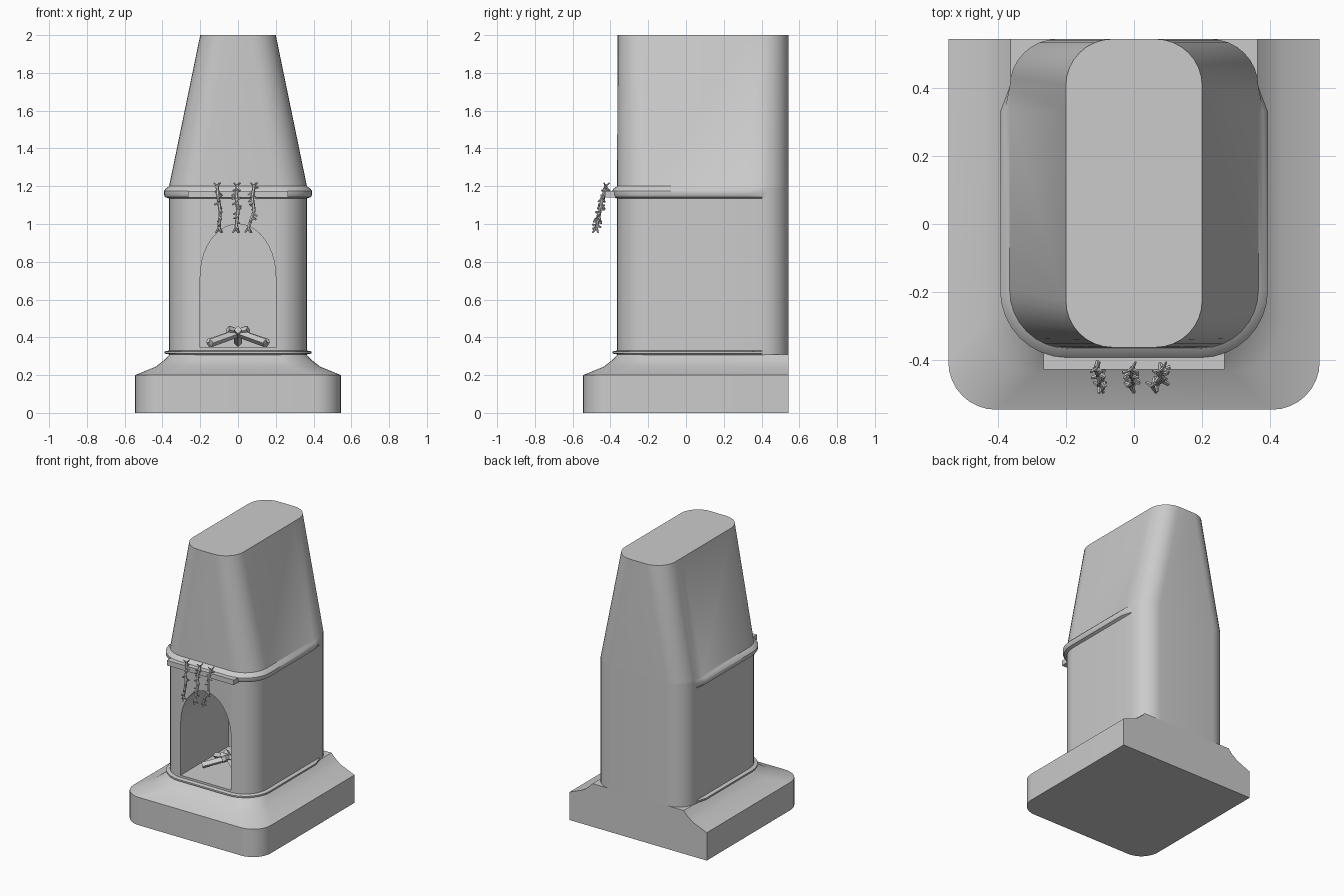
import bpy, bmesh, math, random
from mathutils import Vector

if "Cube" in bpy.data.objects:
    bpy.data.objects.remove(bpy.data.objects["Cube"])

random.seed(4)
YB = 0.543  # flat back plane


def finish(bm, name, smooth=True):
    bmesh.ops.recalc_face_normals(bm, faces=bm.faces)
    me = bpy.data.meshes.new(name)
    bm.to_mesh(me)
    bm.free()
    ob = bpy.data.objects.new(name, me)
    bpy.context.collection.objects.link(ob)
    if smooth:
        shade(ob)
    return ob


def select(ob):
    bpy.ops.object.select_all(action='DESELECT')
    ob.select_set(True)
    bpy.context.view_layer.objects.active = ob


def shade(ob):
    select(ob)
    bpy.ops.object.shade_smooth_by_angle(angle=math.radians(35))


def arc(cx, cy, r, a0, n=8):
    if r == 0:
        return [(cx, cy)]
    return [(cx + r * math.cos(math.radians(a0 + 90 * i / n)),
             cy + r * math.sin(math.radians(a0 + 90 * i / n))) for i in range(n + 1)]


def outline(hx, yf, r, hb, rb):
    # right half of the plan, then mirrored to the left
    half = arc(hx - r, yf + r, r, -90) + [(hx, 0.33)] + arc(hb - rb, YB - rb, rb, 0)
    return half + [(-x, y) for x, y in reversed(half)]


def loft(rings):
    bm = bmesh.new()
    rows = [[bm.verts.new((x, y, z)) for x, y in pts] for z, pts in rings]
    for a, b in zip(rows, rows[1:]):
        n = len(a)
        for i in range(n):
            j = (i + 1) % n
            bm.faces.new((a[i], a[j], b[j], b[i]))
    bm.faces.new(rows[0][::-1])
    bm.faces.new(rows[-1])
    return bm


def bar(bm, a, b, w0, w1, sides=4):
    # tapered stick between two points
    a, b = Vector(a), Vector(b)
    d = b - a
    g = bmesh.ops.create_cone(bm, segments=sides, radius1=w0, radius2=w1,
                              depth=d.length, cap_ends=True)
    rot = d.to_track_quat('Z', 'Y')
    for v in g['verts']:
        v.co = rot @ v.co + (a + b) / 2


# Stepped base with rounded front corners and a square back
base = [(0, .545, .14), (.2, .545, .14), (.245, .435, .15), (.28, .39, .16), (.31, .362, .165)]
finish(loft([(z, outline(h, -h, r, h, 0)) for z, h, r in base]), "base")

# Body with the two raised bands, tapering into the hood
W = 0.365
body = [(.29, W), (.31, W), (.314, .39), (.325, .39), (.33, W),
        (1.135, W), (1.142, .385), (1.155, .393), (1.175, .393), (1.19, .38), (1.2, W)]
rings = [(z, outline(h, -h, .17 + (h - W), W, .14)) for z, h in body]
rings.append((2.0, outline(.2, -.362, .137, .2, .137)))
fireplace = finish(loft(rings), "fireplace_body", False)

# Arched firebox cut into the front
arch = [(-.2, .345), (.2, .345)] + [(.2 * math.cos(math.pi * i / 20),
                                     .72 + .28 * math.sin(math.pi * i / 20)) for i in range(21)]
bm = bmesh.new()
front = [bm.verts.new((x, -.6, z)) for x, z in arch]
back = [bm.verts.new((x, .18, z)) for x, z in arch]
bm.faces.new(front)
bm.faces.new(back[::-1])
for i in range(len(arch)):
    j = (i + 1) % len(arch)
    bm.faces.new((front[i], back[i], back[j], front[j]))
cutter = finish(bm, "firebox_cutter", False)
cutter.hide_render = True
mod = fireplace.modifiers.new("firebox", 'BOOLEAN')
mod.object, mod.operation, mod.solver = cutter, 'DIFFERENCE', 'EXACT'
select(fireplace)
bpy.ops.object.modifier_apply(modifier=mod.name)
bpy.data.objects.remove(cutter)
shade(fireplace)

# Mantel shelf
bm = bmesh.new()
bmesh.ops.create_cube(bm, size=1)
for v in bm.verts:
    v.co = (v.co.x * .53, -.4 + v.co.y * .055, 1.158 + v.co.z * .036)
finish(bm, "mantel_shelf", False)

# Firewood leaning together
bm = bmesh.new()
for deg in (25, 90, 155, -35, -145):
    c, s = math.cos(math.radians(deg)), math.sin(math.radians(deg))
    bar(bm, (.175 * c, -.1 + .175 * s, .37), (-.06 * c, -.1 - .06 * s, .44), .022, .022)
finish(bm, "firewood", False)

# Hanging garlands: a kinked cord with small peppers sticking out
cords = [[(-.11, -.425, 1.2), (-.105, -.44, 1.14), (-.095, -.455, 1.07), (-.1, -.475, .98)],
         [(-.005, -.425, 1.2), (-.01, -.44, 1.14), (0, -.455, 1.07), (-.01, -.475, .98)],
         [(.085, -.425, 1.2), (.075, -.44, 1.14), (.085, -.455, 1.07), (.055, -.475, .98)]]
for k, cord in enumerate(cords):
    bm = bmesh.new()
    pts = [Vector(p) for p in cord]
    for a, b in zip(pts, pts[1:]):
        bar(bm, a, b, .009, .009, 6)
        for i in range(4):
            p = a.lerp(b, (i + .5) / 4)
            t = random.uniform(0, 2 * math.pi)
            tip = p + Vector((.024 * math.cos(t), .024 * math.sin(t), random.uniform(-.02, .01)))
            bar(bm, p, tip, .009, .005, 5)
    for dx, dy in ((-.018, -.01), (.018, -.01), (.01, .02)):
        bar(bm, pts[0], pts[0] + Vector((dx, dy, .018)), .006, .003, 5)
        bar(bm, pts[-1], pts[-1] + Vector((dx, -dy, -.025)), .008, .004, 5)
    finish(bm, f"garland_{k + 1}", False)
